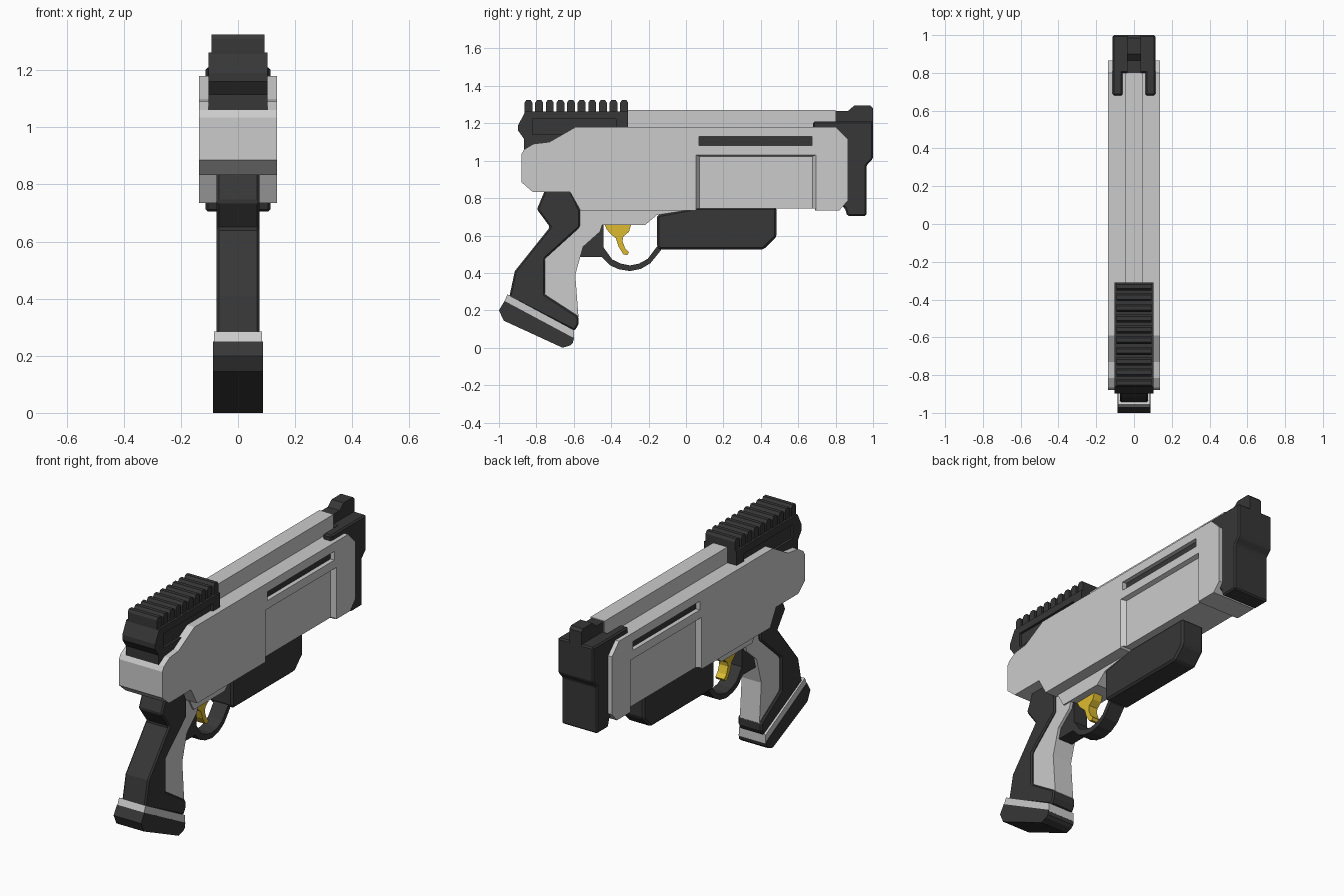
import bpy, bmesh


def material(name, rgb):
    m = bpy.data.materials.new(name)
    m.diffuse_color = (*rgb, 1)
    return m


DARK = material("dark_polymer", (0.038, 0.038, 0.038))
YELLOW = material("yellow", (0.72, 0.50, 0.03))


def prism(name, profile, x0, x1, mat=None, bevel=0):
    """Extrude a (y, z) profile from x0 to x1."""
    bm = bmesh.new()
    face = bm.faces.new([bm.verts.new((x0, y, z)) for y, z in profile])
    ext = bmesh.ops.extrude_face_region(bm, geom=[face])["geom"]
    bmesh.ops.translate(bm, vec=(x1 - x0, 0, 0),
                        verts=[v for v in ext if isinstance(v, bmesh.types.BMVert)])
    bmesh.ops.recalc_face_normals(bm, faces=bm.faces)
    me = bpy.data.meshes.new(name)
    bm.to_mesh(me)
    bm.free()
    ob = bpy.data.objects.new(name, me)
    bpy.context.collection.objects.link(ob)
    if mat:
        me.materials.append(mat)
    if bevel:
        mod = ob.modifiers.new("edge_bevel", "BEVEL")
        mod.width, mod.segments = bevel, 1
    return ob


def slab(name, profile, half, mat=None, bevel=0):
    return prism(name, profile, -half, half, mat, bevel)


def rect(y0, z0, y1, z1):
    return [(y0, z0), (y1, z0), (y1, z1), (y0, z1)]


def cut(ob, cutters):
    for c in cutters:
        mod = ob.modifiers.new("cut", "BOOLEAN")
        mod.object, mod.solver = c, "EXACT"
    dg = bpy.context.evaluated_depsgraph_get()
    me = bpy.data.meshes.new_from_object(ob.evaluated_get(dg))
    ob.modifiers.clear()
    ob.data = me
    for c in cutters:
        bpy.data.objects.remove(c)


# Receiver with recessed side panels and a slot above them
body = slab("receiver", [(-.59, 1.18), (.80, 1.18), (.865, 1.115), (.865, .785), (.82, .735),
                         (.69, .735), (.69, .745), (.06, .745), (.05, .735), (-.565, .735), (-.62, .833),
                         (-.82, .833), (-.88, .885), (-.88, 1.035), (-.865, 1.06),
                         (-.815, 1.09), (-.73, 1.10)], .137)
cutters = [slab("slot_cutter", rect(.07, 1.08, .675, 1.13), .3)]
for s in (-1, 1):
    c = prism("panel_cutter", rect(.05, .6, .70, 1.033), s * .112, s * .142)
    for v in c.data.vertices:                       # sloped recess ends
        if abs(v.co.x) < .12:
            v.co.y += .023 if v.co.y < .3 else -.023
            if v.co.z > 1:
                v.co.z -= .01
    cutters.append(c)
cut(body, cutters)
slab("slot_insert", rect(.065, 1.075, .68, 1.135), .112, DARK)

# Top bar
slab("top_bar", rect(-.33, 1.15, .80, 1.27), .045)

# Rear sight rail with side recesses and ten teeth
rail = slab("rail_base", [(-.86, 1.262), (-.31, 1.262), (-.31, 1.16), (-.59, 1.16), (-.73, 1.08),
                          (-.865, 1.06), (-.865, 1.115), (-.897, 1.16), (-.897, 1.19)],
            .104, DARK)
cut(rail, [prism("recess_cutter", rect(-.82, 1.14, -.375, 1.222), s * .09, s * .15)
           for s in (-1, 1)])
for i in range(10):
    y = -.863 + i * .0568
    slab(f"rail_tooth_{i}", [(y, 1.25), (y + .042, 1.25), (y + .042, 1.31), (y + .032, 1.325),
                             (y + .010, 1.325), (y, 1.31)], .093, DARK)

# Muzzle block, its rear arms and front sight
slab("muzzle_block", [(.80, 1.21), (1, 1.21), (1, 1.01), (.965, .975), (.965, .705),
                      (.862, .705), (.85, .745), (.80, .79)], .113, DARK, .008)
for s in (-1, 1):
    prism(f"muzzle_arm_{'left' if s < 0 else 'right'}", rect(.68, 1.12, .83, 1.21),
          s * .06, s * .113, DARK, .008)
slab("front_sight", [(.79, 1.16), (.79, 1.265), (.865, 1.265), (.90, 1.295), (.985, 1.295),
                     (1, 1.28), (1, 1.16)], .038, DARK)

# Fore grip under the barrel
slab("fore_grip", [(-.155, .71), (.06, .75), (.485, .75), (.485, .595), (.415, .525),
                   (-.14, .525), (-.155, .54)], .072, DARK, .012)

# Trigger frame
slab("trigger_frame", [(-.56, .76), (.06, .76), (.06, .743), (-.155, .71), (-.22, .655),
                       (-.50, .655)], .07)

# Grip: pale front strap and dark back
slab("grip_front", [(-.60, .76), (-.417, .745), (-.46, .62), (-.55, .54), (-.592, .39),
                    (-.575, .165), (-.60, .14), (-.80, .26), (-.80, .48), (-.60, .64)], .062)
slab("grip_back", [(-.755, .84), (-.615, .84), (-.567, .735), (-.567, .645), (-.755, .475),
                   (-.755, .285), (-.575, .168), (-.575, .125), (-.595, .09), (-.945, .27),
                   (-.915, .41), (-.727, .645), (-.797, .74)], .075, DARK, .008)

# Grip foot with pale stripe
slab("grip_stripe", [(-.955, .285), (-.60, .095), (-.60, .045), (-.972, .245)], .084)
slab("grip_foot", [(-.97, .25), (-.60, .052), (-.605, .025), (-.62, .012), (-.66, 0),
                   (-.975, .145), (-1, .2)], .087, DARK)

# Trigger guard and trigger
slab("trigger_guard", [(-.57, .485), (-.45, .485), (-.405, .44), (-.36, .42), (-.30, .41),
                       (-.24, .422), (-.19, .452), (-.135, .52), (-.135, .56), (-.16, .535),
                       (-.205, .475), (-.25, .45), (-.30, .44), (-.35, .45), (-.395, .472),
                       (-.44, .535), (-.44, .66), (-.50, .66), (-.57, .56)], .045, DARK)
slab("trigger", [(-.44, .67), (-.29, .67), (-.305, .62), (-.335, .595), (-.34, .57),
                 (-.325, .53), (-.305, .51), (-.315, .495), (-.335, .50), (-.36, .54),
                 (-.375, .585), (-.405, .61), (-.425, .635)], .028, YELLOW)
